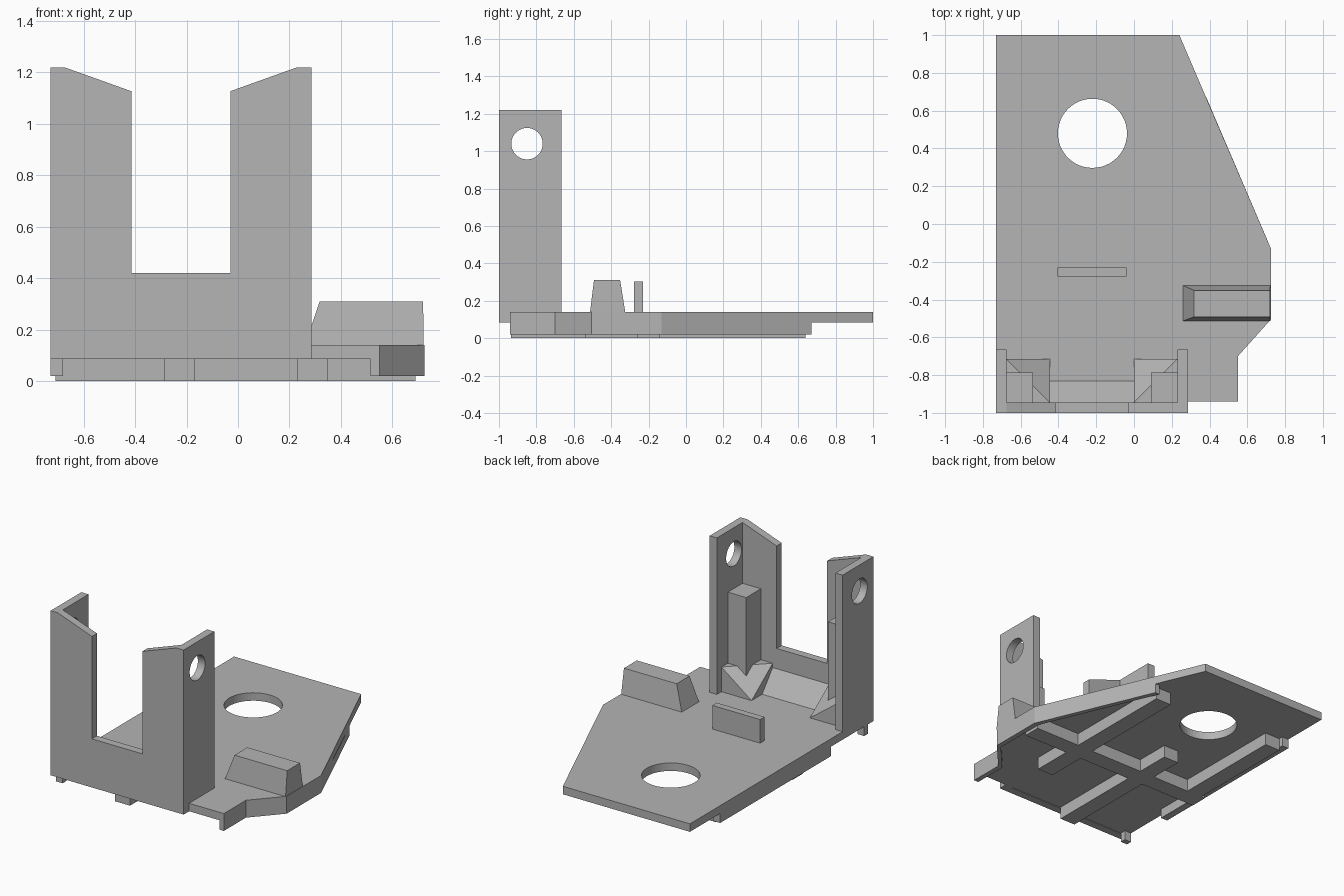
import bpy, bmesh, math

cube = bpy.data.objects.get("Cube")
if cube:
    bpy.data.objects.remove(cube, do_unlink=True)

grey = bpy.data.materials.new("plain_grey")
grey.use_nodes = True
colour = (0.46, 0.46, 0.46, 1)
grey.diffuse_color = colour
grey.node_tree.nodes["Principled BSDF"].inputs["Base Color"].default_value = colour

FLOOR = 0.14      # top of the base plate
UNDER = 0.085     # underside of the base plate
RIM = 0.02        # lower edge of the rims
STEP = 0.31       # height of the gussets and the side block
MID = -0.2225     # symmetry line of the tower


def finish(name, bm):
    bmesh.ops.recalc_face_normals(bm, faces=bm.faces)
    mesh = bpy.data.meshes.new(name)
    bm.to_mesh(mesh)
    bm.free()
    mesh.materials.append(grey)
    obj = bpy.data.objects.new(name, mesh)
    bpy.context.collection.objects.link(obj)
    return obj


def prism(name, outline, lo, hi, axis="z"):
    """Extrude a flat outline between lo and hi along an axis."""
    place = {"x": lambda a, b, t: (t, a, b),
             "y": lambda a, b, t: (a, t, b),
             "z": lambda a, b, t: (a, b, t)}[axis]
    bm = bmesh.new()
    rings = [[bm.verts.new(place(a, b, t)) for a, b in outline] for t in (lo, hi)]
    for ring in rings:
        bm.faces.new(ring)
    n = len(outline)
    for i in range(n):
        j = (i + 1) % n
        bm.faces.new((rings[0][i], rings[0][j], rings[1][j], rings[1][i]))
    return finish(name, bm)


def box(name, x0, x1, y0, y1, z0, z1):
    return prism(name, [(x0, y0), (x1, y0), (x1, y1), (x0, y1)], z0, z1)


def hull(name, points):
    bm = bmesh.new()
    for p in points:
        bm.verts.new(p)
    bmesh.ops.convex_hull(bm, input=bm.verts)
    bmesh.ops.dissolve_limit(bm, angle_limit=0.02, verts=bm.verts, edges=bm.edges)
    return finish(name, bm)


def round_hole(obj, a, b, radius, lo, hi, axis):
    """Cut a round hole straight through a part."""
    steps = [math.tau * i / 48 for i in range(48)]
    circle = [(a + radius * math.cos(t), b + radius * math.sin(t)) for t in steps]
    cutter = prism("hole_cutter", circle, lo, hi, axis)
    cutter.hide_render = True
    mod = obj.modifiers.new("hole", "BOOLEAN")
    mod.operation, mod.solver, mod.object = "DIFFERENCE", "EXACT", cutter
    bpy.context.view_layer.objects.active = obj
    bpy.ops.object.modifier_apply(modifier=mod.name)
    bpy.data.objects.remove(cutter, do_unlink=True)


# Base plate with its round opening
edge = [(0.55, -0.94), (0.55, -0.7), (0.725, -0.505), (0.725, -0.13)]
plate = prism("base_plate", [(-0.73, -0.94)] + edge + [(0.24, 1), (-0.73, 1)], UNDER, FLOOR)
round_hole(plate, -0.22, 0.48, 0.183, -1, 1, "z")

# Rims hanging below the plate edges
edge.append((0.383, 0.67))
inner = [(x - 0.034, y) for x, y in reversed(edge)]
prism("left_rim", edge + inner, RIM, UNDER)
box("right_rim", -0.73, -0.68, -0.54, 0.67, RIM, UNDER)
box("right_corner_foot", -0.73, -0.68, -0.94, -0.9, RIM, UNDER)

# Stiffening ribs on the underside
box("cross_rib", -0.71, 0.69, -0.26, -0.14, 0, UNDER)
box("left_rib", 0.23, 0.35, -0.54, 0.64, 0, UNDER)
box("centre_rib", -0.285, -0.17, -0.935, 0.1, 0, UNDER)
box("right_rib", -0.68, -0.565, -0.26, 0.64, 0, UNDER)

# Front panel with a deep notch and slanted tops
half = [(0.285, UNDER), (0.285, 1.22), (0.23, 1.22), (-0.03, 1.127), (-0.03, 0.42)]
other = [(2 * MID - x, z) for x, z in reversed(half)]
prism("front_panel", half + other, -1, -0.945, "y")

# Tower sides, corner posts and gussets, one set on each side
for side, sign in (("left", 1), ("right", -1)):
    def mx(offset):
        return MID + sign * offset

    wall = box(side + "_tower_wall", mx(0.4525), mx(0.5075), -1, -0.665, UNDER, 1.22)
    round_hole(wall, -0.85, 1.04, 0.084, -2, 2, "x")
    box(side + "_corner_post", mx(0.3125), mx(0.4525), -0.945, -0.785, FLOOR, 0.8)
    out, mid, back, front = mx(0.4525), mx(0.2225), -0.715, -0.945
    corners = [(out, front), (out, back), (mid, front)]
    hull(side + "_gusset",
         [(x, y, z) for x, y in corners for z in (FLOOR, STEP)] + [(mid, back, FLOOR)])

# Sloped fillet between the gussets
prism("panel_fillet", [(-0.945, FLOOR), (-0.83, FLOOR), (-0.945, 0.28)],
      2 * MID, 0, "x")

# Tapered block and thin upright tab on the plate
base = [(x, y, FLOOR) for x in (0.26, 0.722) for y in (-0.513, -0.325)]
top = [(x, y, STEP) for x in (0.318, 0.72) for y in (-0.492, -0.352)]
hull("side_block", base + top)
box("upright_tab", -0.405, -0.04, -0.278, -0.23, FLOOR, 0.303)
